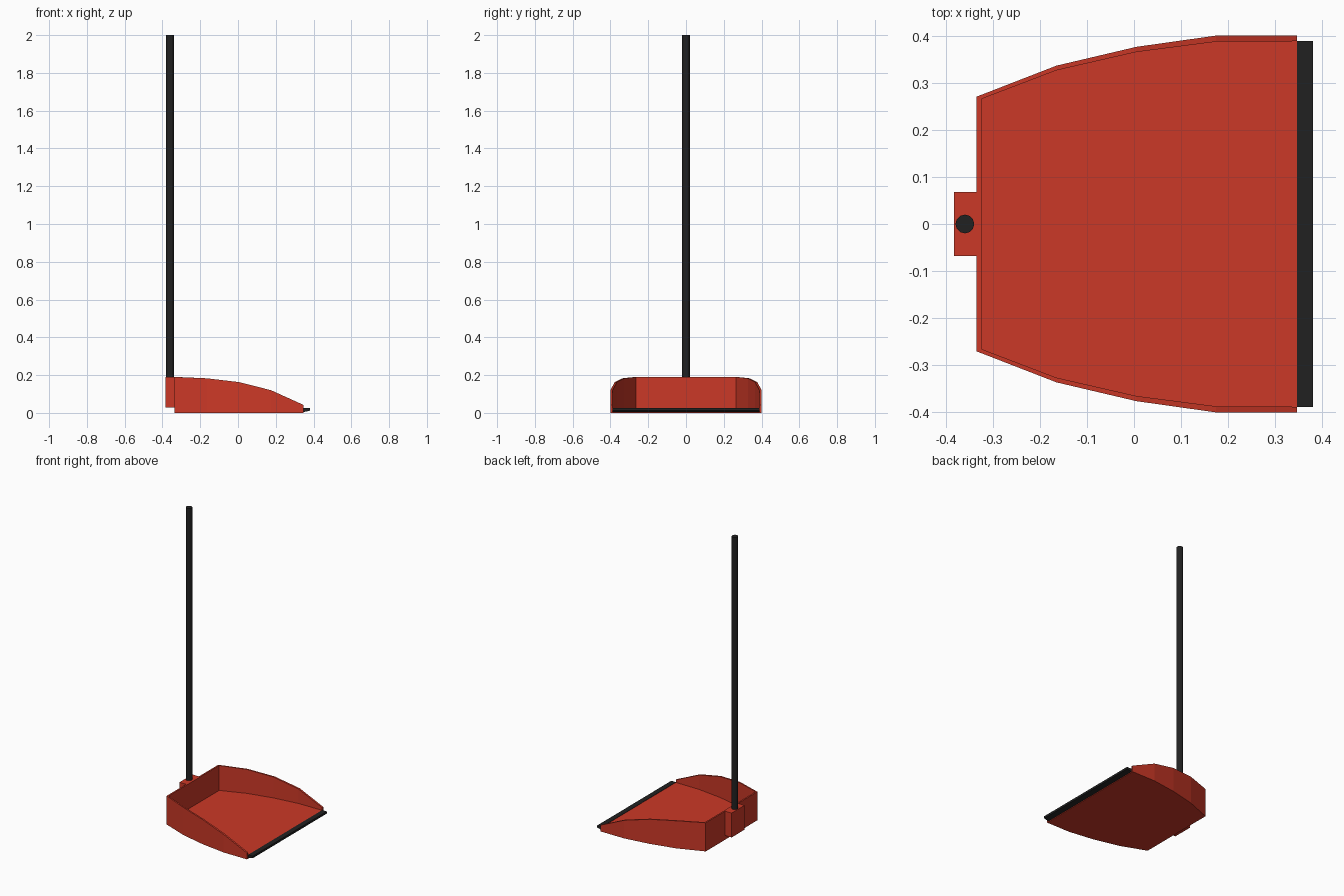
import bpy, bmesh
from math import pi

if "Cube" in bpy.data.objects:
    bpy.data.objects.remove(bpy.data.objects["Cube"])


def material(name, color):
    m = bpy.data.materials.new(name)
    m.diffuse_color = color
    m.use_nodes = True
    m.node_tree.nodes["Principled BSDF"].inputs["Base Color"].default_value = m.diffuse_color
    return m


RED = material("red_plastic", (0.6, 0.04, 0.02, 1))
BLACK = material("black_rubber", (0.015, 0.015, 0.015, 1))


def finish(bm, name, mat):
    bmesh.ops.recalc_face_normals(bm, faces=bm.faces)
    me = bpy.data.meshes.new(name)
    bm.to_mesh(me)
    bm.free()
    me.materials.append(mat)
    ob = bpy.data.objects.new(name, me)
    bpy.context.collection.objects.link(ob)
    return ob


def prism(name, profile, half_width, mat):
    """Extrude an x-z profile symmetrically along y."""
    bm = bmesh.new()
    face = bm.faces.new([bm.verts.new((x, -half_width, z)) for x, z in profile])
    ext = bmesh.ops.extrude_face_region(bm, geom=[face])
    verts = [g for g in ext["geom"] if isinstance(g, bmesh.types.BMVert)]
    bmesh.ops.translate(bm, verts=verts, vec=(0, 2 * half_width, 0))
    return finish(bm, name, mat)


# Pan: stations from front to back (x outer, y outer, x inner, y inner, wall height)
FLOOR = 0.024
stations = [
    (0.347, 0.401, 0.347, 0.389, 0.042),
    (0.175, 0.401, 0.175, 0.388, 0.120),
    (0.005, 0.377, 0.005, 0.366, 0.163),
    (-0.165, 0.337, -0.165, 0.327, 0.183),
    (-0.335, 0.271, -0.325, 0.266, 0.190),
]
path = [(s, 1) for s in stations] + [(s, -1) for s in reversed(stations)]
bm = bmesh.new()
layers = [
    [bm.verts.new((s[0], k * s[1], 0)) for s, k in path],
    [bm.verts.new((s[0], k * s[1], s[4])) for s, k in path],
    [bm.verts.new((s[2], k * s[3], s[4])) for s, k in path],
    [bm.verts.new((s[2], k * s[3], FLOOR)) for s, k in path],
]
for lo, hi in zip(layers, layers[1:]):
    for i in range(len(path) - 1):
        bm.faces.new((lo[i], lo[i + 1], hi[i + 1], hi[i]))
bm.faces.new(layers[0])
bm.faces.new(layers[3])
bm.faces.new([l[0] for l in layers] + [l[-1] for l in reversed(layers)])
finish(bm, "pan", RED)

# Rubber lip along the front edge
prism("rubber_lip", [(0.347, 0.004), (0.381, 0.012), (0.381, 0.026), (0.347, 0.026)],
      0.389, BLACK)

# Handle socket on the back wall
prism("handle_socket", [(-0.383, 0.028), (-0.335, 0.028), (-0.335, 0.19), (-0.383, 0.19)],
      0.068, RED)

# Upright handle
z0, z1 = 0.18, 2.0
bpy.ops.mesh.primitive_cylinder_add(vertices=12, radius=0.02, depth=z1 - z0,
                                    location=(-0.36, 0, (z0 + z1) / 2))
handle = bpy.context.object
handle.name = "handle"
handle.data.materials.append(BLACK)
